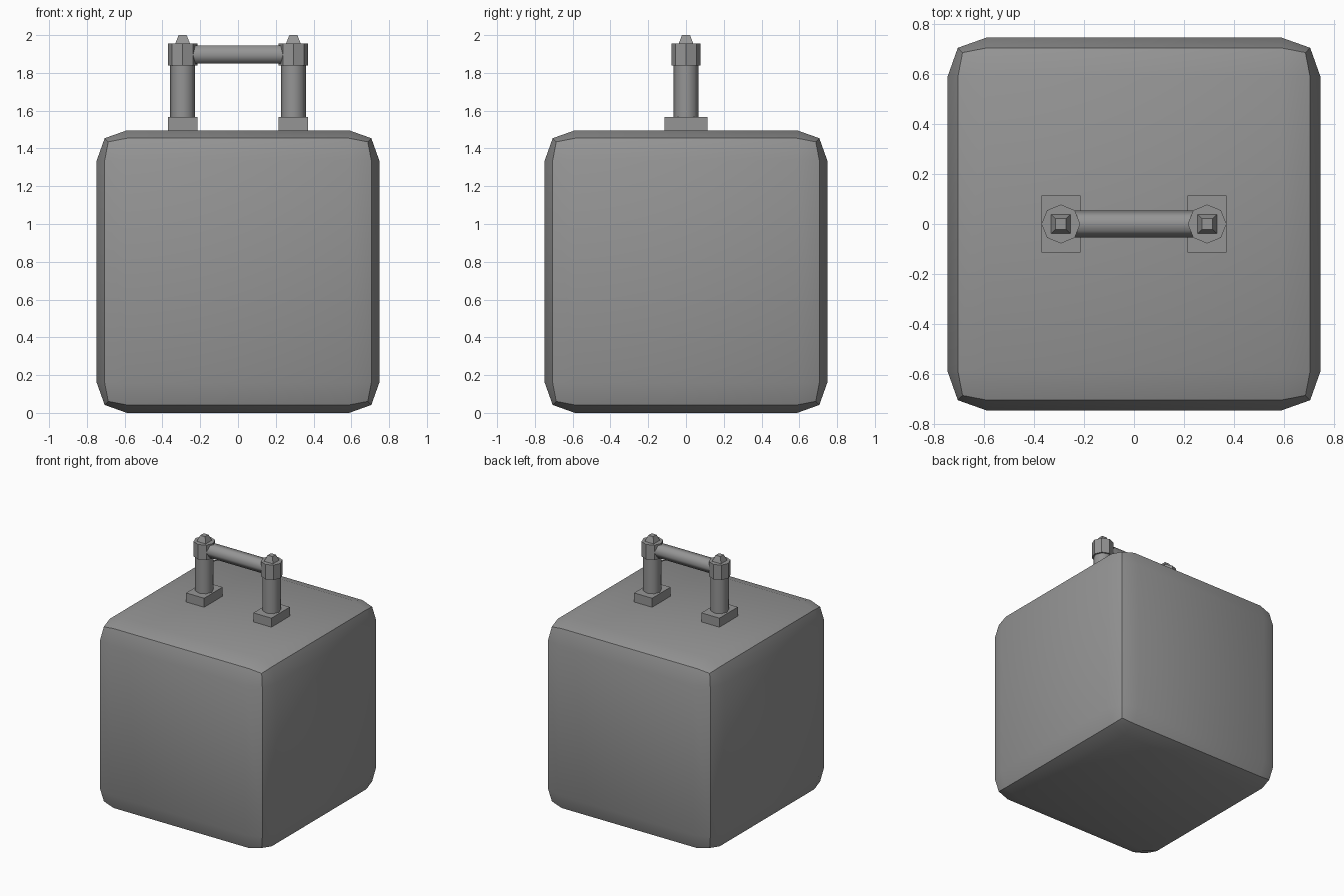
import bpy, bmesh
from math import radians, pi

if "Cube" in bpy.data.objects:
    bpy.data.objects.remove(bpy.data.objects["Cube"])

# Dark grey metal for every part
metal = bpy.data.materials.new("dark_grey_metal")
metal.diffuse_color = (0.3, 0.3, 0.3, 1)
metal.use_nodes = True
metal.node_tree.nodes["Principled BSDF"].inputs["Base Color"].default_value = metal.diffuse_color


def finish(name):
    ob = bpy.context.object
    ob.name = name
    ob.data.materials.append(metal)
    return ob


def smooth(ob, angle):
    bpy.ops.object.select_all(action='DESELECT')
    ob.select_set(True)
    bpy.context.view_layer.objects.active = ob
    bpy.ops.object.shade_smooth_by_angle(angle=radians(angle))


def box(name, loc, size):
    bpy.ops.mesh.primitive_cube_add(size=1, location=loc)
    bpy.context.object.scale = size
    bpy.ops.object.transform_apply(location=False, rotation=False, scale=True)
    return finish(name)


def prism(name, loc, sides, r1, r2, depth, rot=(0, 0, 0)):
    bpy.ops.mesh.primitive_cone_add(vertices=sides, radius1=r1, radius2=r2,
                                    depth=depth, location=loc, rotation=rot)
    return finish(name)


# Weight block: cube with a shallow two-step rounding on every edge
FLAT, FACE, EDGE, CORNER = 0.588, 0.748, 0.706, 0.687
body = box("weight_block", (0, 0, FACE), (2, 2, 2))
bm = bmesh.new()
bm.from_mesh(body.data)
bmesh.ops.subdivide_edges(bm, edges=bm.edges[:], cuts=2, use_grid_fill=True)
for v in bm.verts:
    outer = sum(abs(c) > 0.9 for c in v.co)
    reach = (FACE, FACE, EDGE, CORNER)[outer]
    for i in range(3):
        sign = 1 if v.co[i] > 0 else -1
        v.co[i] = sign * (reach if abs(v.co[i]) > 0.9 else FLAT)
bm.to_mesh(body.data)
bm.free()
smooth(body, 30)

# Handle posts: foot, round post, octagonal cap, tapered square tip
for side, s in (("left", -1), ("right", 1)):
    x = s * 0.293
    box(f"{side}_post_foot", (x, 0, 1.525), (0.157, 0.23, 0.084))
    post = prism(f"{side}_post", (x, 0, 1.705), 8, 0.066, 0.066, 0.285)
    smooth(post, 60)
    prism(f"{side}_post_cap", (x, 0, 1.8965), 8, 0.078, 0.078, 0.117)
    prism(f"{side}_post_tip", (x, 0, 1.9775), 4, 0.055, 0.03, 0.045,
          (0, 0, pi / 4))

# Grip bar: hexagonal, vertices towards front and back
bar = prism("grip_bar", (0, 0, 1.8965), 6, 0.055, 0.055, 0.54, (0, pi / 2, 0))
smooth(bar, 65)
